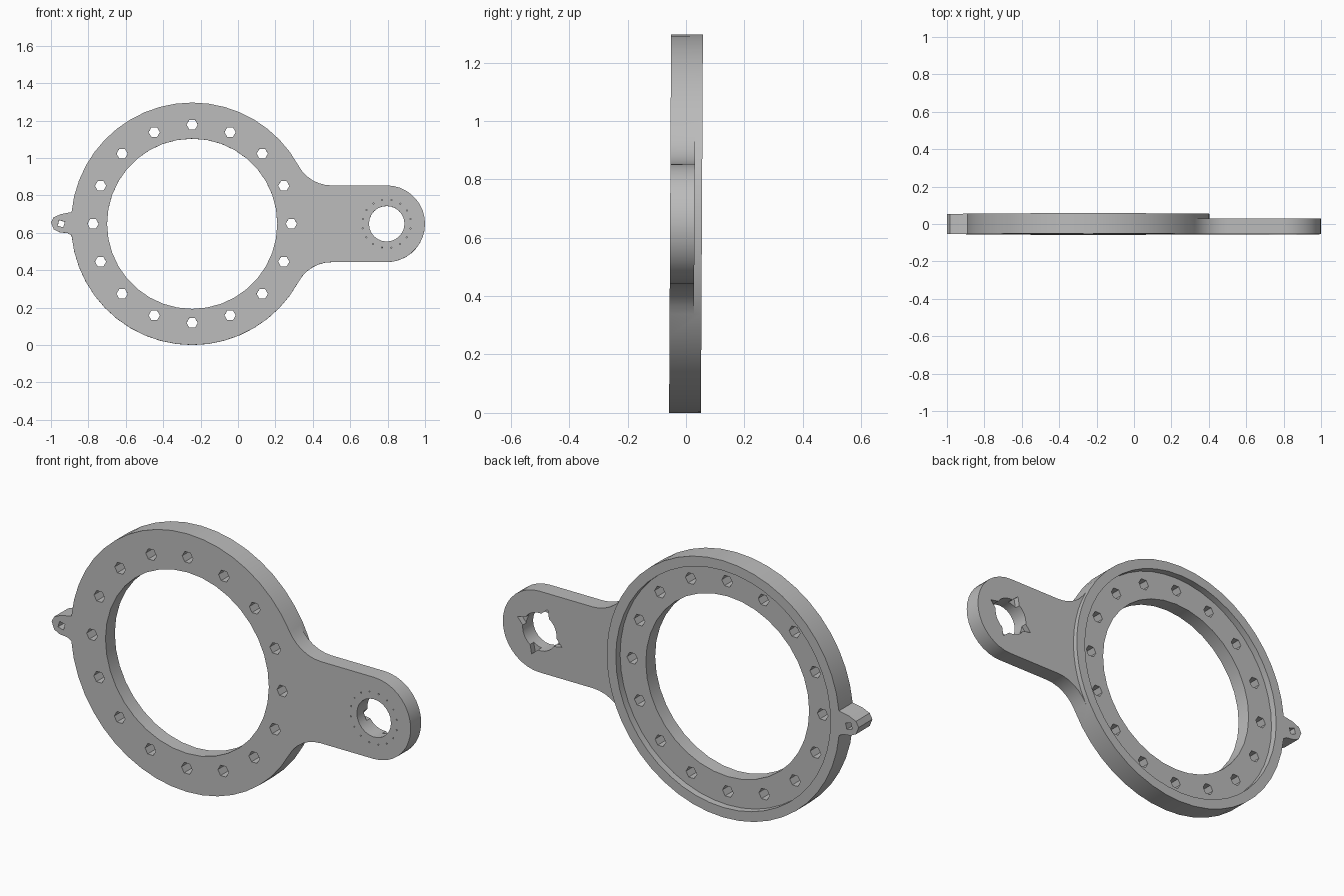
import bpy, bmesh, math
from mathutils import Matrix, Vector

if "Cube" in bpy.data.objects:
    bpy.data.objects.remove(bpy.data.objects["Cube"], do_unlink=True)

# Main dimensions
CX, CZ, R = -0.245, 0.648, 0.648      # ring centre and outer radius
EX, ARM = 0.795, 0.205                # arm end centre and half width
FRONT, BACK, ARM_BACK, FLOOR = -0.0545, 0.0545, 0.029, 0.02


def arc(cx, cz, r, a0, a1, n):
    """Points on an arc, angles in degrees, both ends included."""
    step = math.radians(a1 - a0) / n
    return [(cx + r * math.cos(math.radians(a0) + i * step),
             cz + r * math.sin(math.radians(a0) + i * step)) for i in range(n + 1)]


def circle(cx, cz, r, n, start=0):
    return arc(cx, cz, r, start, start + 360, n)[:-1]


def prisms(name, outlines, y0, y1):
    """Extrude closed outlines in the x-z plane from y0 to y1."""
    bm = bmesh.new()
    for pts in outlines:
        face = bm.faces.new([bm.verts.new((x, y0, z)) for x, z in pts])
        new = bmesh.ops.extrude_face_region(bm, geom=[face])["geom"]
        verts = [g for g in new if isinstance(g, bmesh.types.BMVert)]
        bmesh.ops.translate(bm, verts=verts, vec=(0, y1 - y0, 0))
    bmesh.ops.recalc_face_normals(bm, faces=bm.faces)
    mesh = bpy.data.meshes.new(name)
    bm.to_mesh(mesh)
    bm.free()
    obj = bpy.data.objects.new(name, mesh)
    bpy.context.collection.objects.link(obj)
    return obj


def cut(body, name, outlines, y0, y1):
    """Subtract prisms from the body and discard the cutter."""
    cutter = prisms(name, outlines, y0, y1)
    cutter.hide_render = True
    mod = body.modifiers.new(name, "BOOLEAN")
    mod.operation, mod.solver, mod.object = "DIFFERENCE", "EXACT", cutter
    bpy.context.view_layer.objects.active = body
    bpy.ops.object.modifier_apply(modifier=mod.name)
    bpy.data.objects.remove(cutter, do_unlink=True)


# Fillet circle tangent to both the ring and the arm edge
FX = 0.5
dx = FX - CX
fr = (dx * dx + ARM * ARM - R * R) / (2 * (R - ARM))
fa = math.degrees(math.atan2(ARM + fr, dx))

# Outline: ring, pointed lug, lower fillet, rounded arm, upper fillet
lug = [(-0.945, CZ + 0.052), (-0.985, CZ + 0.035), (-1, CZ + 0.008),
       (-0.985, CZ - 0.03), (-0.955, CZ - 0.045), (-0.91, CZ - 0.05)]
outline = (arc(CX, CZ, R, fa, 174.5, 19) + lug
           + arc(CX, CZ, R, 185.5, 360 - fa, 19)
           + arc(FX, CZ - ARM - fr, fr, 180 - fa, 90, 6)[1:]
           + arc(EX, CZ, ARM, -90, 90, 18)
           + arc(FX, CZ + ARM + fr, fr, 270, 180 + fa, 6)[:-1])
body = prisms("ring_bracket", [outline], FRONT, BACK)
body.select_set(True)

# Thinner arm behind the ring's raised rim
hi, lo = CZ + ARM + fr, CZ - ARM - fr
step = arc(CX, CZ, R, -fa, fa, 10) + [(FX, hi), (1.2, hi), (1.2, lo), (FX, lo)]
cut(body, "arm_step", [step], ARM_BACK, 0.2)

# Back recess inside the rim, and the large bore
cut(body, "recess", [circle(CX, CZ, 0.598, 48)], FLOOR, 0.2)
cut(body, "bore", [circle(CX, CZ, 0.455, 36)], -0.2, 0.2)

# Bolt circle of hexagonal holes, the lug hole and the pivot hole
holes = [circle(x, z, 0.03, 6) for x, z in circle(CX, CZ, 0.53, 16)]
holes.append(circle(-0.945, CZ, 0.022, 4, 30))
holes.append(circle(EX, CZ, 0.095, 24))
cut(body, "through_holes", holes, -0.2, 0.2)

# Triangular notches on the back edge of the pivot hole
notches = [circle(x, z, 0.032, 3, a) for a in (20, 110, 200, 290)
           for x, z in [arc(EX, CZ, 0.1, a, a, 1)[0]]]
cut(body, "pivot_notches", notches, 0.0, 0.2)

# Shallow pin marks around the pivot on the front
pins = [circle(x, z, 0.004, 4) for x, z in circle(EX, CZ, 0.13, 16, 11)]
cut(body, "pin_marks", pins, -0.2, FRONT + 0.01)

# Slight backward lean
pivot = Vector((0, 0, CZ))
body.data.transform(Matrix.Translation(pivot)
                    @ Matrix.Rotation(math.radians(-0.3), 4, "X")
                    @ Matrix.Translation(-pivot))

# Plain grey
grey = bpy.data.materials.new("plain_grey")
grey.use_nodes = True
colour = (0.5, 0.5, 0.5, 1)
grey.diffuse_color = colour
grey.node_tree.nodes["Principled BSDF"].inputs["Base Color"].default_value = colour
body.data.materials.clear()
body.data.materials.append(grey)
for poly in body.data.polygons:
    poly.material_index = 0

bpy.context.view_layer.objects.active = body
bpy.ops.object.shade_smooth_by_angle(angle=math.radians(25))
